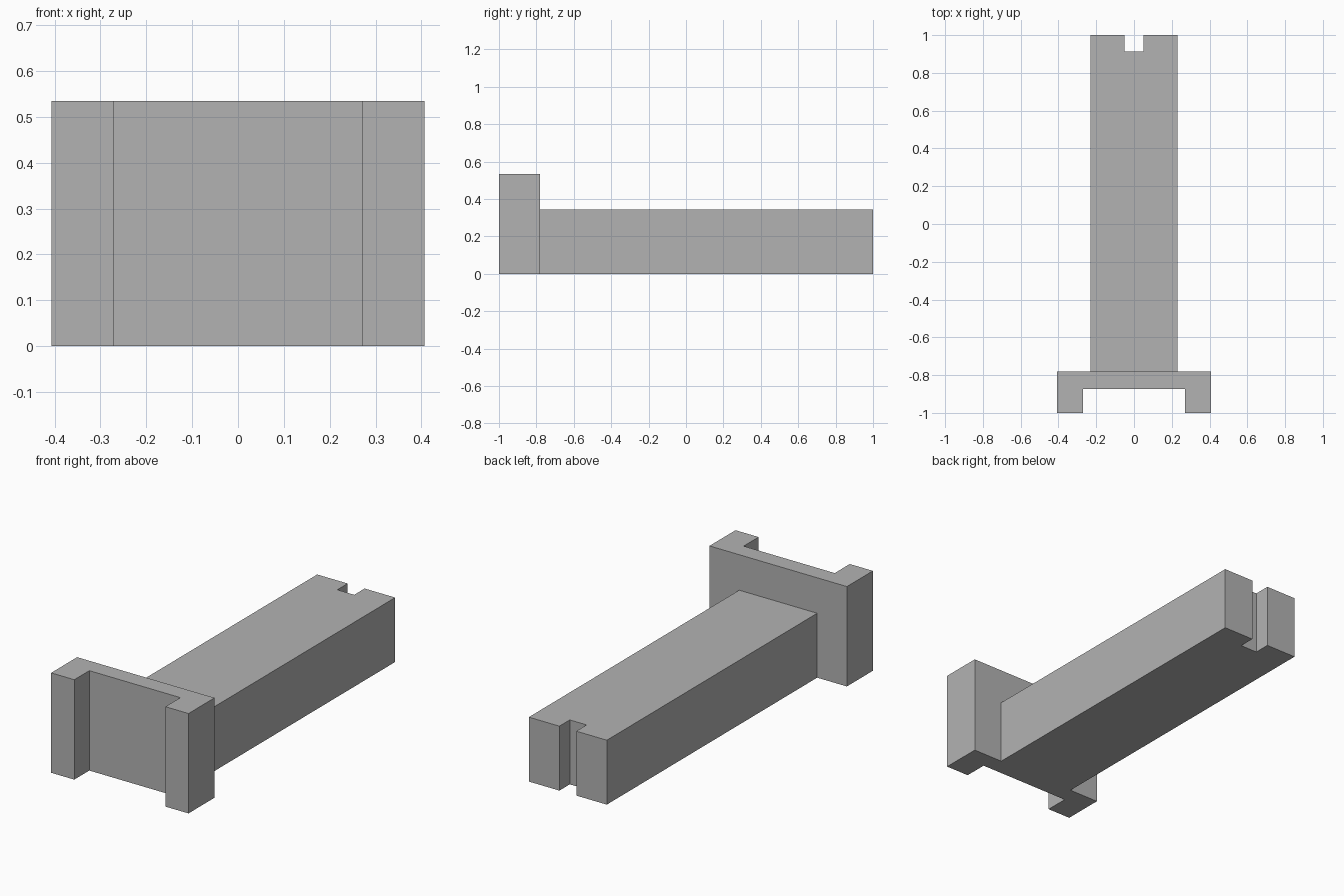
import bpy
import bmesh

cube = bpy.data.objects.get("Cube")
if cube:
    bpy.data.objects.remove(cube, do_unlink=True)

# One plain grey
grey = bpy.data.materials.new("plain_grey")
grey.use_nodes = True
color = (0.45, 0.45, 0.45, 1)
grey.diffuse_color = color
grey.node_tree.nodes["Principled BSDF"].inputs["Base Color"].default_value = color


def extrude_plan(name, half_outline, height):
    """Mirror a half outline across x = 0 and extrude it up from the ground."""
    outline = half_outline + [(-x, y) for x, y in reversed(half_outline)]
    bm = bmesh.new()
    base = bm.faces.new([bm.verts.new((x, y, 0)) for x, y in outline])
    top = bmesh.ops.extrude_face_region(bm, geom=[base], use_keep_orig=True)["geom"]
    top_verts = [v for v in top if isinstance(v, bmesh.types.BMVert)]
    bmesh.ops.translate(bm, vec=(0, 0, height), verts=top_verts)
    bmesh.ops.recalc_face_normals(bm, faces=bm.faces)
    mesh = bpy.data.meshes.new(name)
    bm.to_mesh(mesh)
    bm.free()
    mesh.materials.append(grey)
    obj = bpy.data.objects.new(name, mesh)
    bpy.context.collection.objects.link(obj)
    return obj


joint_y = -0.78

# Wide front plate with a forward rib at each side
extrude_plan("front_plate",
             [(0.27, -0.873), (0.27, -1), (0.407, -1), (0.407, joint_y)], 0.535)

# Long beam with a slot in its back end
extrude_plan("long_beam",
             [(0.231, joint_y), (0.231, 1), (0.05, 1), (0.05, 0.912)], 0.345)
